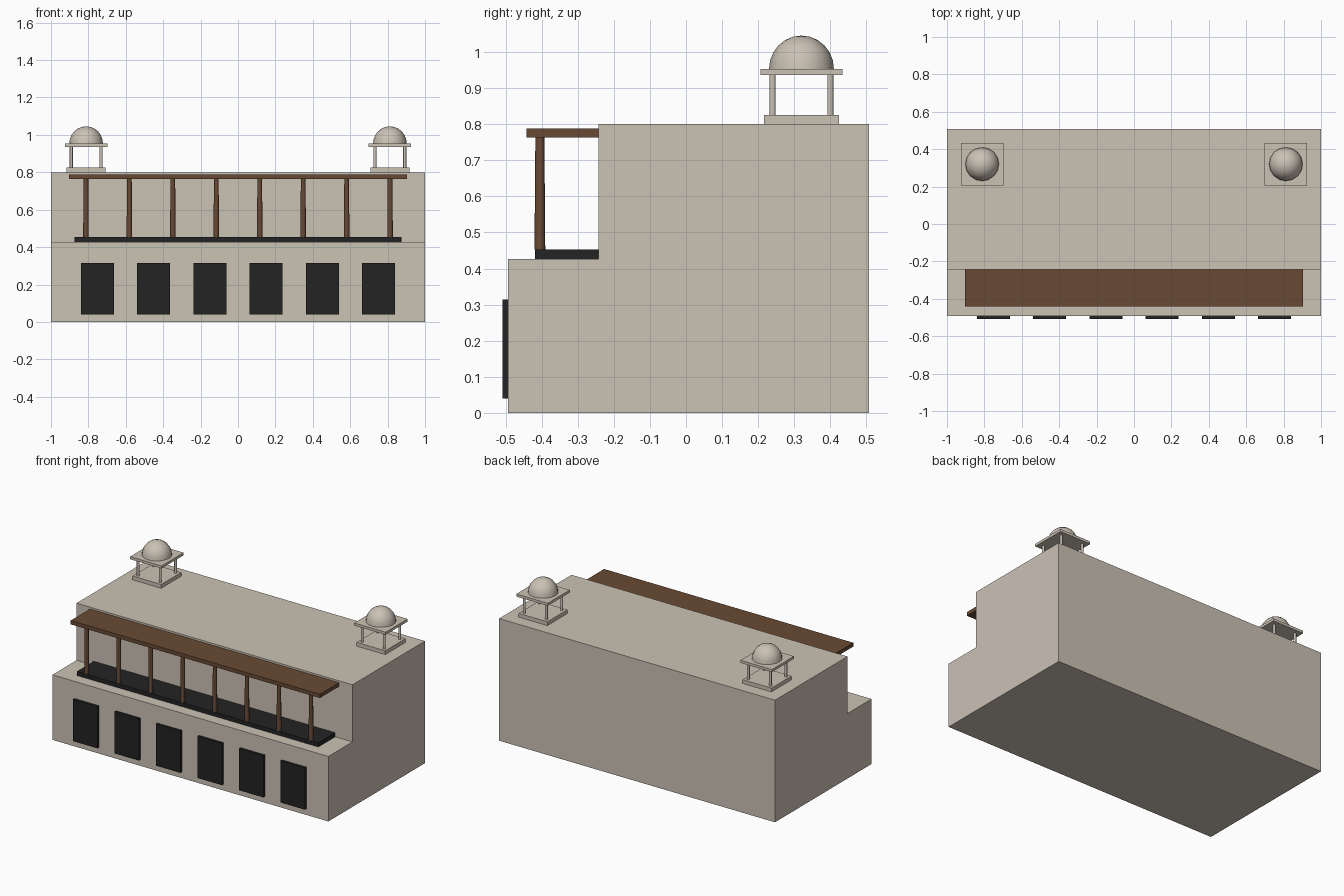
import bpy, bmesh, math
from mathutils import Matrix

if "Cube" in bpy.data.objects:
    bpy.data.objects.remove(bpy.data.objects["Cube"])


def material(name, srgb):
    m = bpy.data.materials.new(name)
    lin = [((c / 255 + 0.055) / 1.055) ** 2.4 for c in srgb]
    m.diffuse_color = (*lin, 1)
    m.use_nodes = True
    m.node_tree.nodes["Principled BSDF"].inputs["Base Color"].default_value = m.diffuse_color
    return m


STONE = material("stone", (203, 194, 181))
WOOD = material("brown wood", (105, 74, 52))
DARK = material("dark opening", (35, 35, 35))


def finish(name, bm, mat):
    bmesh.ops.recalc_face_normals(bm, faces=bm.faces)
    me = bpy.data.meshes.new(name)
    bm.to_mesh(me)
    bm.free()
    me.materials.append(mat)
    ob = bpy.data.objects.new(name, me)
    bpy.context.collection.objects.link(ob)
    return ob


def smooth(ob):
    bpy.ops.object.select_all(action='DESELECT')
    ob.select_set(True)
    bpy.context.view_layer.objects.active = ob
    bpy.ops.object.shade_smooth_by_angle(angle=math.radians(50))


def box(name, x, y, z, mat):
    bm = bmesh.new()
    mid = [(a + b) / 2 for a, b in (x, y, z)]
    size = [b - a for a, b in (x, y, z)]
    bmesh.ops.create_cube(bm, size=1, matrix=Matrix.Translation(mid) @ Matrix.Diagonal((*size, 1)))
    return finish(name, bm, mat)


def post(name, x, y, z0, z1, r0, r1, mat):
    bm = bmesh.new()
    bmesh.ops.create_cone(bm, cap_ends=True, segments=8, radius1=r0, radius2=r1, depth=z1 - z0,
                          matrix=Matrix.Translation((x, y, (z0 + z1) / 2)))
    smooth(finish(name, bm, mat))


# Stepped building body: side profile extruded along x
bm = bmesh.new()
profile = [(-0.493, 0), (0.507, 0), (0.507, 0.80), (-0.243, 0.80), (-0.243, 0.426), (-0.493, 0.426)]
face = bm.faces.new([bm.verts.new((-1, y, z)) for y, z in profile])
ext = bmesh.ops.extrude_face_region(bm, geom=[face])
bmesh.ops.translate(bm, vec=(2, 0, 0), verts=[v for v in ext["geom"] if isinstance(v, bmesh.types.BMVert)])
finish("building_body", bm, STONE)

# Ground floor openings
for i in range(6):
    cx = -0.752 + i * 0.3008
    box(f"doorway_{i + 1}", (cx - 0.088, cx + 0.088), (-0.508, -0.492), (0.04, 0.314), DARK)

# Veranda floor, roof and posts
box("veranda_floor", (-0.875, 0.875), (-0.418, -0.243), (0.426, 0.453), DARK)
box("veranda_roof", (-0.903, 0.903), (-0.442, -0.243), (0.763, 0.788), WOOD)
for i in range(8):
    post(f"veranda_post_{i + 1}", -0.813 + i * 0.2323, -0.405, 0.453, 0.763, 0.015, 0.0125, WOOD)

# Two domed roof pavilions
for side, cx in (("left", -0.812), ("right", 0.812)):
    cy = 0.32
    box(f"{side}_pavilion_base", (cx - 0.104, cx + 0.104), (cy - 0.104, cy + 0.104), (0.80, 0.825), STONE)
    box(f"{side}_pavilion_slab", (cx - 0.114, cx + 0.114), (cy - 0.114, cy + 0.114), (0.936, 0.953), STONE)
    for sx in (-1, 1):
        for sy in (-1, 1):
            post(f"{side}_pavilion_post", cx + sx * 0.08, cy + sy * 0.08, 0.825, 0.936, 0.0085, 0.0085, STONE)
    # Dome: upper half of a sphere
    bm = bmesh.new()
    bmesh.ops.create_uvsphere(bm, u_segments=16, v_segments=12, radius=0.09)
    bmesh.ops.bisect_plane(bm, geom=bm.verts[:] + bm.edges[:] + bm.faces[:], plane_co=(0, 0, 0),
                           plane_no=(0, 0, 1), clear_inner=True)
    bmesh.ops.holes_fill(bm, edges=[e for e in bm.edges if e.is_boundary], sides=0)
    bmesh.ops.transform(bm, verts=bm.verts, matrix=Matrix.Translation((cx, cy, 0.953)) @ Matrix.Diagonal((1, 1, 1.03, 1)))
    smooth(finish(f"{side}_pavilion_dome", bm, STONE))
